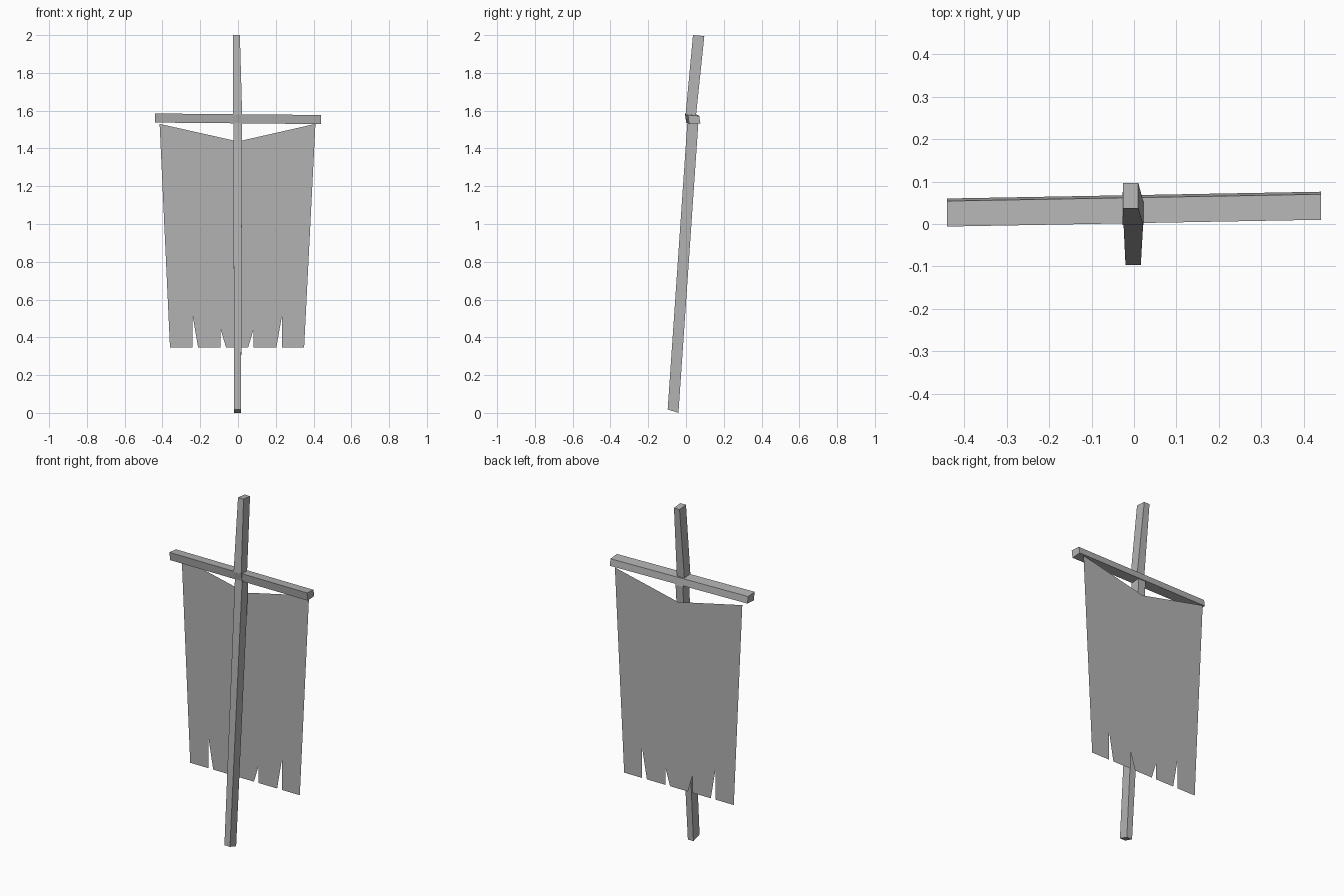
import bpy
import bmesh

# Remove the default cube
cube = bpy.data.objects.get("Cube")
if cube:
    bpy.data.objects.remove(cube, do_unlink=True)

# One flat grey for everything
grey = bpy.data.materials.new("plain_grey")
grey.use_nodes = True
COLOUR = (0.45, 0.45, 0.45, 1)
grey.diffuse_color = COLOUR
grey.node_tree.nodes["Principled BSDF"].inputs["Base Color"].default_value = COLOUR


def finish(name, bm):
    bmesh.ops.recalc_face_normals(bm, faces=bm.faces)
    mesh = bpy.data.meshes.new(name)
    bm.to_mesh(mesh)
    bm.free()
    mesh.materials.append(grey)
    obj = bpy.data.objects.new(name, mesh)
    bpy.context.collection.objects.link(obj)
    return obj


def loft(name, rings):
    """Skin four-cornered rings into a capped beam."""
    bm = bmesh.new()
    loops = [[bm.verts.new(p) for p in ring] for ring in rings]
    for a, b in zip(loops, loops[1:]):
        for i in range(4):
            j = (i + 1) % 4
            bm.faces.new((a[i], a[j], b[j], b[i]))
    bm.faces.new(loops[0])
    bm.faces.new(loops[-1])
    return finish(name, bm)


# Leaning pole: left, right, front y, back y, front z, back z
def pole_ring(x0, x1, yf, yb, zf, zb):
    return [(x0, yf, zf), (x1, yf, zf), (x1, yb, zb), (x0, yb, zb)]


loft("pole", [
    pole_ring(-0.02, 0.016, -0.097, -0.04, 0.018, 0),
    pole_ring(-0.025, 0.022, 0.007, 0.065, 1.535, 1.53),
    pole_ring(-0.027, 0.022, -0.002, 0.053, 1.58, 1.575),
    pole_ring(-0.026, 0.01, 0.037, 0.097, 2, 1.995),
])


# Slightly skewed crossbar
def bar_ring(x, y, z):
    return [(x, y, z + 0.048), (x, y + 0.06, z + 0.043),
            (x, y + 0.066, z + 0.004), (x, y + 0.007, z)]


loft("crossbar", [bar_ring(-0.44, -0.006, 1.537), bar_ring(0.44, 0.01, 1.529)])

# Hanging cloth: sagging top edge, tapering sides, slit hem
HEM, SLIT_TOP, CLOTH_Y = 0.345, 0.525, 0.072
outline = [(0.35, HEM), (0.35, 0.6), (0.41, 1.53), (0, 1.437),
           (-0.415, 1.53), (-0.36, 0.6), (-0.36, HEM)]
for centre in (-0.226, -0.078, 0.068, 0.218):
    a, b = centre - 0.015, centre + 0.015
    outline += [(a, HEM), (a, SLIT_TOP), (b, SLIT_TOP), (b, HEM)]
bm = bmesh.new()
bm.faces.new([bm.verts.new((x, CLOTH_Y, z)) for x, z in outline])
bmesh.ops.triangulate(bm, faces=bm.faces)
finish("banner_cloth", bm)
